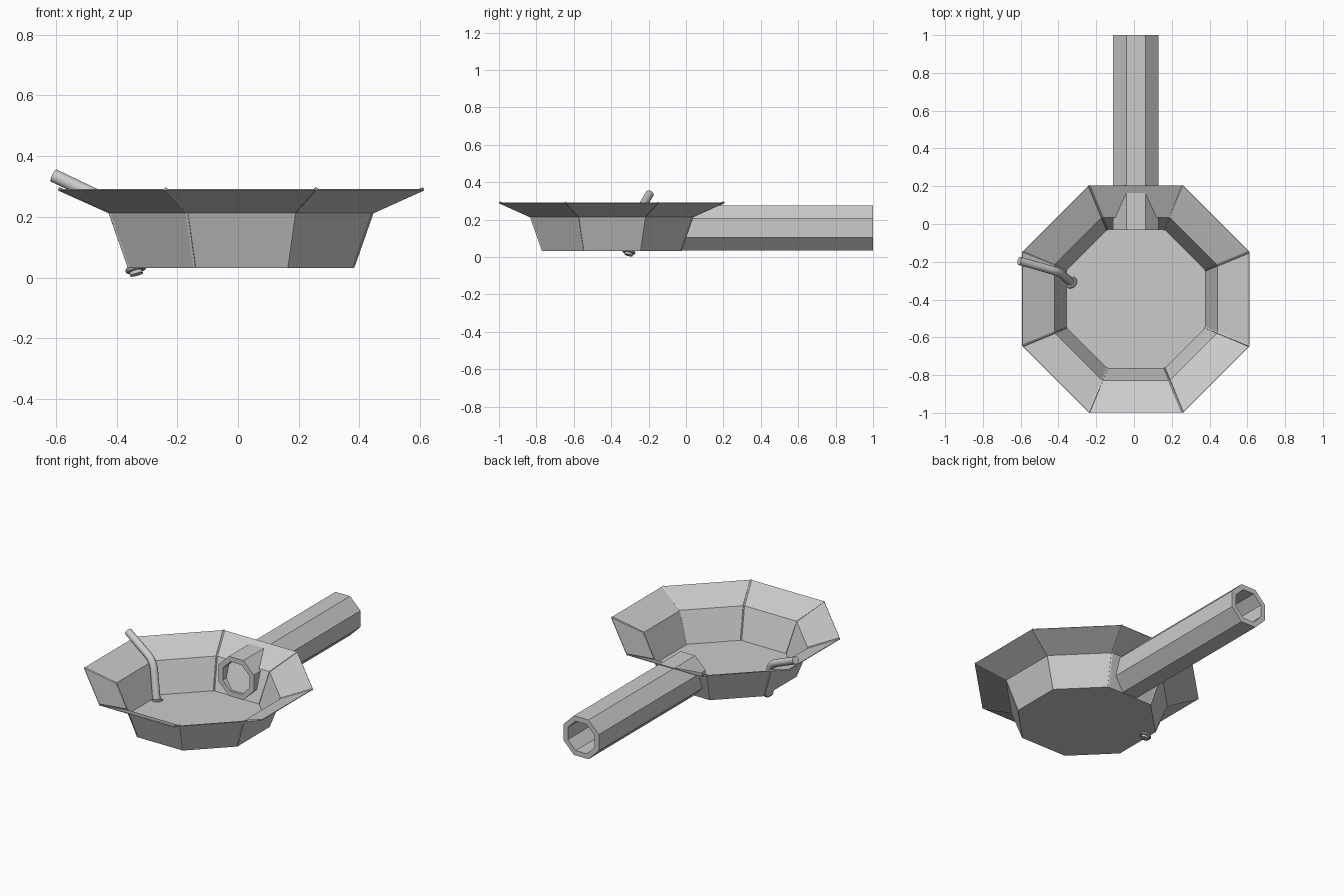
import bpy, bmesh, math
from mathutils import Vector

if "Cube" in bpy.data.objects:
    bpy.data.objects.remove(bpy.data.objects["Cube"])

C = Vector((0.01, -0.397))          # pan centre
K = 1 / math.cos(math.pi / 8)       # apothem -> circumradius
RINGS = [(0.368, 0.035), (0.432, 0.216), (0.60, 0.292)]   # apothem, height

grey = bpy.data.materials.new("plain_grey")
grey.diffuse_color = (0.6, 0.6, 0.6, 1)
grey.use_nodes = True
grey.node_tree.nodes["Principled BSDF"].inputs["Base Color"].default_value = grey.diffuse_color


def make(name, bm):
    bmesh.ops.recalc_face_normals(bm, faces=bm.faces)
    me = bpy.data.meshes.new(name)
    bm.to_mesh(me)
    bm.free()
    ob = bpy.data.objects.new(name, me)
    bpy.context.collection.objects.link(ob)
    me.materials.append(grey)
    return ob


def corner(i, a, z):
    t = math.pi / 8 + i * math.pi / 4
    return Vector((C.x + a * K * math.cos(t), C.y + a * K * math.sin(t), z))


def tube(name, pts, r, sides):
    """Solid tube along a path."""
    pts = [Vector(p) for p in pts]
    bm = bmesh.new()
    rings = []
    for i, p in enumerate(pts):
        d = (pts[min(i + 1, len(pts) - 1)] - pts[max(i - 1, 0)]).normalized()
        u = d.cross(Vector((0.3, -1, 0.1))).normalized()
        v = d.cross(u)
        rings.append([bm.verts.new(p + r * (math.cos(t) * u + math.sin(t) * v))
                      for t in (2 * math.pi * k / sides for k in range(sides))])
    for a, b in zip(rings, rings[1:]):
        for k in range(sides):
            bm.faces.new((a[k], a[k - 1], b[k - 1], b[k]))
    bm.faces.new(rings[0])
    bm.faces.new(rings[-1])
    return make(name, bm)


# Octagonal bowl with flared rim: inner shell plus slightly lower outer shell
bm = bmesh.new()
profile = RINGS + [(a + 0.002, z - 0.003) for a, z in reversed(RINGS)]
loops = [[bm.verts.new(corner(i, a, z)) for i in range(8)] for a, z in profile]
for a, b in zip(loops, loops[1:]):
    for k in range(8):
        bm.faces.new((a[k], a[k - 1], b[k - 1], b[k]))
bm.faces.new(loops[0])
bm.faces.new(loops[-1])
make("pan_bowl", bm)

# Thin seams along the eight bowl corners
for i in range(8):
    tube(f"corner_seam_{i}", [corner(i, a, z) for a, z in RINGS], 0.006, 4)

# Hollow octagonal handle
bm = bmesh.new()
loops = []
for a, y in ((0.12, -0.033), (0.12, 1.0), (0.09, 1.0), (0.09, -0.033)):
    loops.append([bm.verts.new((0.01 + a * K * math.cos(t), y, 0.155 + a * K * math.sin(t)))
                  for t in (math.pi / 8 + k * math.pi / 4 for k in range(8))])
for j in range(4):
    a, b = loops[j], loops[(j + 1) % 4]
    for k in range(8):
        bm.faces.new((a[k], a[k - 1], b[k - 1], b[k]))
make("handle_tube", bm)

# Bent round rod through the bowl side
p0, p1, p2 = Vector((-0.334, -0.307, 0.01)), Vector((-0.395, -0.255, 0.235)), Vector((-0.607, -0.195, 0.336))
s, e = p1.lerp(p0, 0.22), p1.lerp(p2, 0.22)
bend = [s.lerp(p1, t / 6).lerp(p1.lerp(e, t / 6), t / 6) for t in range(7)]
rod = tube("bent_rod", [p0] + bend + [p2], 0.022, 20)

# Small collar at the rod's lower end
axis = (p1 - p0).normalized()
bpy.ops.mesh.primitive_torus_add(major_radius=0.027, minor_radius=0.009, major_segments=24,
                                 minor_segments=10, location=(-0.336, -0.306, 0.029),
                                 rotation=axis.to_track_quat('Z', 'Y').to_euler())
collar = bpy.context.object
collar.name = "rod_collar"
collar.data.materials.append(grey)

for ob in (rod, collar):
    bpy.ops.object.select_all(action='DESELECT')
    ob.select_set(True)
    bpy.context.view_layer.objects.active = ob
    bpy.ops.object.shade_smooth_by_angle()
